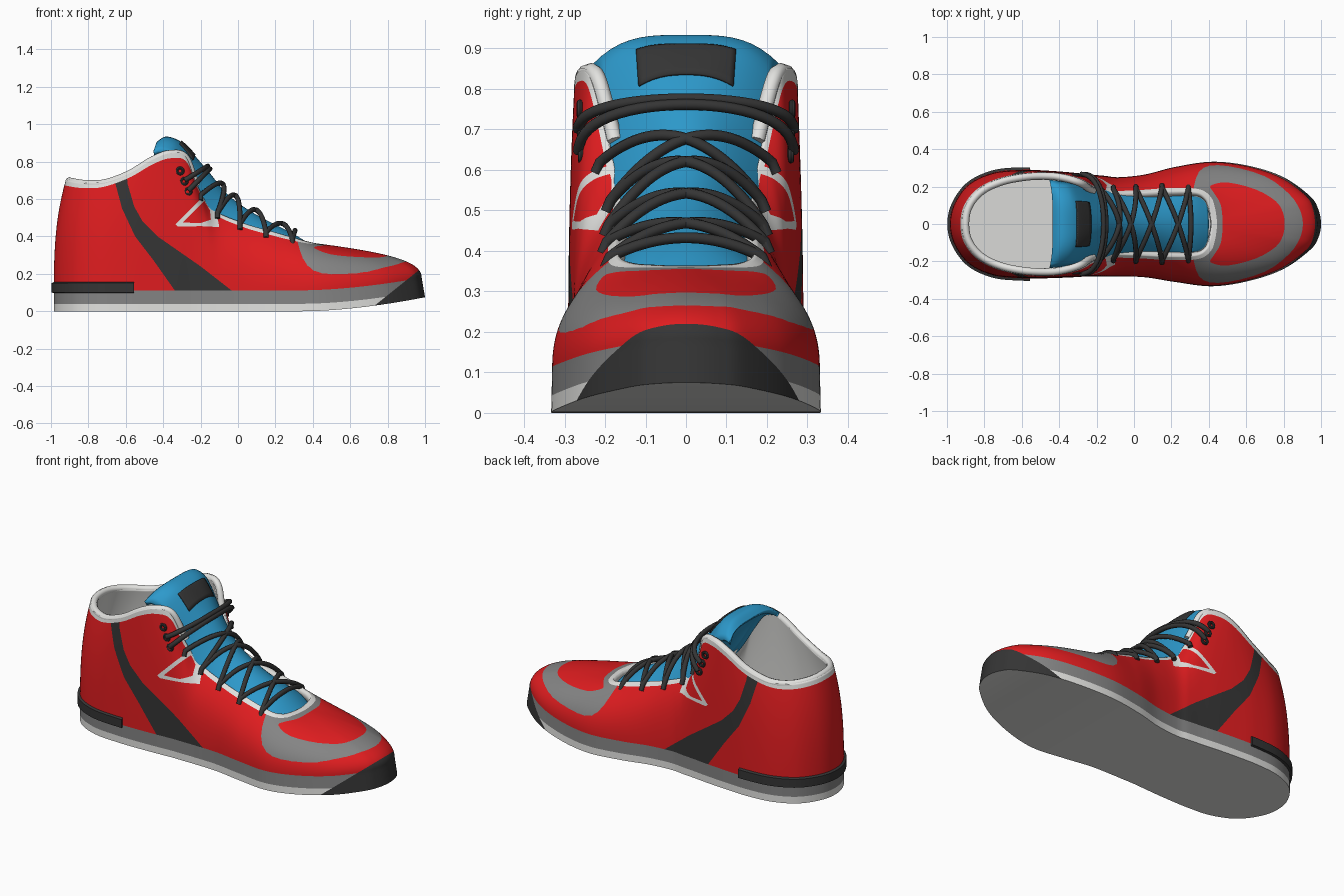
import bpy, bmesh, math
from mathutils import Vector
from mathutils.bvhtree import BVHTree

if "Cube" in bpy.data.objects:
    bpy.data.objects.remove(bpy.data.objects["Cube"])

COL = {"red": (.74, .012, .014), "white": (.76, .76, .74), "mid_grey": (.23, .23, .23),
       "charcoal": (.035, .035, .035), "blue": (.026, .32, .6), "lining": (.70, .70, .68)}
MAT = {}
for n, c in COL.items():
    MAT[n] = bpy.data.materials.new(n)
    MAT[n].diffuse_color = (*c, 1)
RED, WHITE, GREY, DARK = range(4)


def add(name, data, *mats):
    ob = bpy.data.objects.new(name, data)
    bpy.context.collection.objects.link(ob)
    for m in mats:
        data.materials.append(MAT[m])
    return ob


def catmull(p, i, t, closed):
    n = len(p)
    g = lambda k: Vector(p[k % n] if closed else p[max(0, min(n - 1, k))])
    a, b, c, d = g(i - 1), g(i), g(i + 1), g(i + 2)
    return .5 * (2 * b + (c - a) * t + (2 * a - 5 * b + 4 * c - d) * t * t + (3 * b - a - 3 * c + d) * t ** 3)


def smooth(p):
    return [tuple(catmull(p, i, k / 3, False)) for i in range(len(p) - 1) for k in range(3)] + [p[-1]]


def tube(name, pts, r, mat):
    cu = bpy.data.curves.new(name, 'CURVE')
    cu.dimensions = '3D'
    cu.bevel_depth, cu.bevel_resolution, cu.use_fill_caps = r, 2, True
    s = cu.splines.new('POLY')
    s.points.add(len(pts) - 1)
    for q, p in zip(s.points, pts):
        q.co = (*p, 1)
    s.use_smooth = True
    return add(name, cu, mat)


def grid_mesh(name, rows, mat, thick, closed=False):
    b = bmesh.new()
    vs = [[b.verts.new(p) for p in r] for r in rows]
    m = len(vs[0])
    for u, v in zip(vs, vs[1:]):
        for j in range(m if closed else m - 1):
            b.faces.new((u[j], u[(j + 1) % m], v[(j + 1) % m], v[j]))
    if closed:
        b.faces.new(vs[0])
        b.faces.new(vs[-1])
        bmesh.ops.recalc_face_normals(b, faces=b.faces)
    data = bpy.data.meshes.new(name)
    b.to_mesh(data)
    ob = add(name, data, mat)
    if thick:
        md = ob.modifiers.new("thickness", 'SOLIDIFY')
        md.thickness, md.offset = thick, 1 if thick < 0 else -1


# Heel-to-toe stations: footprint x, +y, -y; opening x, y, z
ST = [(-.985, 0, 0, -.92, 0, .705), (-.96, .11, .11, -.90, .10, .70), (-.88, .215, .215, -.83, .185, .69),
      (-.75, .275, .275, -.72, .24, .695), (-.6, .29, .29, -.58, .27, .745), (-.46, .285, .29, -.45, .275, .82),
      (-.33, .275, .285, -.36, .262, .85), (-.24, .265, .28, -.28, .235, .83), (-.16, .258, .28, -.22, .195, .68),
      (-.08, .25, .28, -.14, .165, .55), (.06, .265, .285, .02, .165, .475), (.22, .305, .31, .19, .172, .425),
      (.42, .333, .333, .33, .165, .385), (.62, .31, .303, .385, .13, .37), (.8, .25, .24, .403, .08, .366),
      (.94, .15, .14, .41, .035, .364), (.985, .08, .075, .412, .015, .364), (1, 0, 0, .413, 0, .364)]
LOOP = [(a, b, d, e, f) for a, b, c, d, e, f in ST] + [(a, -c, d, -e, f) for a, b, c, d, e, f in ST[-2:0:-1]]
SUB = 10
cols = [catmull(LOOP, i, k / SUB, True) for i in range(len(LOOP)) for k in range(SUB)]
N = len(cols)
lift = lambda x: .075 * max(0, (x - .35) / .65) ** 1.7
W, U, E = 4, 50, 3          # rows: each sole band, upper, white edging


def column(c):
    bx, by, tx, ty, tz = c
    k = .018 * max(0, bx)
    low, mid, top = lift(bx), .04 + .95 * lift(bx), .112 + .9 * lift(bx)
    base = lambda z: Vector((bx, by, 0)) * (1 - k * (z - low) / (top - low)) + Vector((0, 0, z))
    pts = [base(low + (mid - low) * i / W) for i in range(W)] + [base(mid + (top - mid) * i / W) for i in range(W)]
    p0, p3 = base(top), Vector((tx, ty, tz))
    dz = tz - top
    side = .7 - .12 * max(0, min(1, bx * 4))
    p1 = p0 + Vector((0, 0, .48 * dz))
    p2 = Vector((tx + .7 * (p0.x - tx), ty + side * (p0.y - ty), tz - .28 * dz))
    e = min(.3, .032 / (3 * (p3 - p2).length))
    for t in [(1 - e) * i / U for i in range(U)] + [1 - e + e * i / E for i in range(E + 1)]:
        s = 1 - t
        pts.append(s ** 3 * p0 + 3 * s * s * t * p1 + 3 * s * t * t * p2 + t ** 3 * p3)
    return pts


# Upper and sole shell
bm = bmesh.new()
V = [[bm.verts.new(p) for p in column(c)] for c in cols]
for i in range(N):
    a, b = V[i], V[(i + 1) % N]
    for j in range(len(a) - 1):
        f = bm.faces.new((a[j], a[j + 1], b[j + 1], b[j]))
        f.material_index = WHITE if j < W else GREY if j < 2 * W else RED if j < 2 * W + U else WHITE
for i in range(N // 2):
    q = [V[i][0], V[i + 1][0], V[(N - i - 1) % N][0], V[(N - i) % N][0]]
    bm.faces.new(list(dict.fromkeys(q))).material_index = WHITE
bm.normal_update()
bvh = BVHTree.FromBMesh(bm)
surf = lambda x, z: abs(bvh.ray_cast(Vector((x, 1, z)), Vector((0, -1, 0)))[0].y)


def inside(p, poly):
    r = False
    for (x1, y1), (x2, y2) in zip(poly, poly[1:] + poly[:1]):
        if (y1 > p[1]) != (y2 > p[1]) and p[0] < x1 + (p[1] - y1) * (x2 - x1) / (y2 - y1):
            r = not r
    return r


def bisect(faces, co, no):
    geom = set(faces)
    for f in faces:
        geom.update(f.edges)
        geom.update(f.verts)
    bmesh.ops.bisect_plane(bm, geom=list(geom), dist=1e-5, plane_co=co, plane_no=no)


def panel(poly, plan, src, mat):
    """Cut a polygon (side or plan outline) into the shell and colour it."""
    key = (lambda c: (c.x, abs(c.y))) if plan else (lambda c: (c.x, c.z))
    for a, b in zip(poly, poly[1:] + poly[:1]):
        lo = [min(a[k], b[k]) - .015 for k in (0, 1)]
        hi = [max(a[k], b[k]) + .015 for k in (0, 1)]
        for s in ((1, -1) if plan else (0,)):
            fs = []
            for f in bm.faces:
                if f.material_index == src:
                    c = f.calc_center_median()
                    p = key(c)
                    if c.y * s >= 0 and all(lo[k] < p[k] < hi[k] for k in (0, 1)):
                        fs.append(f)
            d0, d1 = b[0] - a[0], b[1] - a[1]
            if fs:
                bisect(fs, (a[0], a[1] * s, 0) if plan else (a[0], 0, a[1]),
                       Vector((d1, -d0 * s, 0) if plan else (d1, 0, -d0)).normalized())
    for f in bm.faces:
        c = f.calc_center_median()
        if f.material_index == src and c.z > .1 and inside(key(c), poly):
            f.material_index = mat


# Side stripe, lace-stay triangle, toe overlay ring
panel([(-.67, .78), (-.655, .68), (-.62, .55), (-.55, .4), (-.45, .27), (-.33, .10), (-.02, .10), (-.2, .24),
       (-.43, .40), (-.51, .48), (-.555, .56), (-.59, .68), (-.6, .78)], False, RED, DARK)
panel([(-.335, .465), (-.17, .63), (-.12, .56), (-.1, .45), (-.2, .455), (-.32, .452)], False, RED, WHITE)
panel([(-.295, .474), (-.18, .59), (-.15, .54), (-.145, .49), (-.2, .472)], False, WHITE, RED)
panel(smooth([(.3, -.01), (.32, .2), (.37, .30), (.5, .31), (.7, .255), (.83, .16), (.89, .07), (.905, -.01)]),
      True, RED, GREY)
panel(smooth([(.475, -.01), (.465, .1), (.425, .17), (.41, .205), (.5, .222), (.65, .185), (.76, .12), (.8, .05),
              (.805, -.01)]), True, GREY, RED)
# Toe bumper below a slanted plane
co, no = Vector((.73, 0, .03)), Vector((-.8, 0, 1)).normalized()
wall = lambda f: f.calc_center_median().x > .6 and f.normal.z > -.6
bisect([f for f in bm.faces if wall(f)], co, no)
bm.normal_update()
for f in bm.faces:
    if wall(f) and (f.calc_center_median() - co).dot(no) < 0:
        f.material_index = DARK
me = bpy.data.meshes.new("shoe_upper")
bm.to_mesh(me)
shell = add("shoe_upper", me, "red", "white", "mid_grey", "charcoal", "lining")
sd = shell.modifiers.new("lining", 'SOLIDIFY')
sd.thickness, sd.offset = .038, -1
sd.material_offset = sd.material_offset_rim = 4

# Padded rim around the ankle collar
rim = []
for i in range(-80, 81):
    c = cols[i % N]
    d = Vector((min(0, c[2] + .5), c[3], 0)).normalized()
    rim.append(Vector((c[2], c[3], c[4] - .008)) - d * .019)
tube("collar_rim", rim, .02, "white")

# Heel strip
rows = []
for i in range(-43, 44):
    a, b, c = cols[(i - 1) % N], cols[i % N], cols[(i + 1) % N]
    n = Vector((-(c[1] - a[1]), c[0] - a[0], 0)).normalized()
    rows.append([Vector((b[0], b[1], z)) + n * o for o, z in ((-.01, .095), (.013, .1), (.013, .15), (-.01, .16))])
grid_mesh("heel_strip", rows, "charcoal", 0, True)

# Tongue: centre x, z, half width, edge drop
TG = [(.40, .345, .13, .03), (.3, .412, .165, .05), (.1, .515, .175, .11), (-.05, .62, .18, .14),
      (-.16, .75, .2, .15), (-.27, .875, .218, .11), (-.33, .92, .225, .085), (-.39, .933, .232, .075),
      (-.435, .905, .236, .05)]


def tongue_pt(u, s, off=0):
    i = min(int(u), len(TG) - 2)
    x, z, w, d = catmull(TG, i, u - i, False)
    d *= abs(s) ** (2 + 1.5 * max(0, min(1, (u - 4) / 2)))
    return Vector((x - .35 * d + .65 * off, w * s, z - d + .75 * off))


grid_mesh("tongue", [[tongue_pt(k / 6, j / 10) for j in range(-10, 11)] for k in range(49)], "blue", -.028)
grid_mesh("tongue_label", [[tongue_pt(4.62 + k * .12, j / 18, .007) for j in range(-10, 11)] for k in range(9)],
          "charcoal", .008)


def tongue_z(x):
    for a, b in zip(TG, TG[1:]):
        if b[0] <= x <= a[0]:
            return a[1] + (b[1] - a[1]) * (x - a[0]) / (b[0] - a[0])
    return .36


# Laces
HOLES = [(.29, .188, .385), (.15, .195, .422), (.01, .19, .465), (-.11, .186, .525), (-.2, .212, .62)]
TOP = [(x, surf(x, z) + .012, z) for x, z in ((-.265, .645), (-.285, .70))]


def lace(name, p, q, top=False):
    p, q = Vector(p), Vector(q)
    mid = (p + q) / 2
    x = mid.x + .015 + .11 * max(0, min(1, -mid.x / .29))
    peak = Vector((x, mid.y, tongue_z(x) + .024))
    pts = []
    for k in range(-14, 15):
        s = k / 14
        v = p.lerp(q, (s + 1) / 2) + (peak - mid) * (1 - s * s)
        if top:
            v.y = q.y * math.sin(s * math.pi / 2)
        pts.append(v)
    if not top:
        out = lambda v: v + Vector((0, math.copysign(.012, v.y), -.028))
        pts = [out(p)] + pts + [out(q)]
    tube(name, pts, .0135, "charcoal")


mir = lambda p, s: (p[0], p[1] * s, p[2])
for a, b in zip(HOLES, HOLES[1:]):
    for s in (1, -1):
        lace("cross_lace", mir(a, s), mir(b, -s))
lace("straight_lace", mir(HOLES[0], -1), HOLES[0])
for h in TOP:
    lace("ankle_lace", mir(h, -1), h, True)

# Eyelets
for s in (1, -1):
    for x, z in ((-.31, .75), (-.288, .695), (-.267, .64)):
        bpy.ops.mesh.primitive_torus_add(location=(x, (surf(x, z) + .005) * s, z), rotation=(math.pi / 2, 0, 0),
                                         major_radius=.016, minor_radius=.008, major_segments=16, minor_segments=8)
        bpy.context.object.name = "eyelet"
        bpy.context.object.data.materials.append(MAT["charcoal"])

# Smooth shading with sharp edges kept
bpy.ops.object.select_all(action='DESELECT')
for ob in bpy.data.objects:
    if ob.type == 'MESH':
        ob.select_set(True)
        bpy.context.view_layer.objects.active = ob
bpy.ops.object.shade_smooth_by_angle(angle=math.radians(40))

for m in bpy.data.materials:
    if m.users and not m.is_grease_pencil:
        m.use_nodes = True
        m.node_tree.nodes["Principled BSDF"].inputs["Base Color"].default_value = m.diffuse_color
